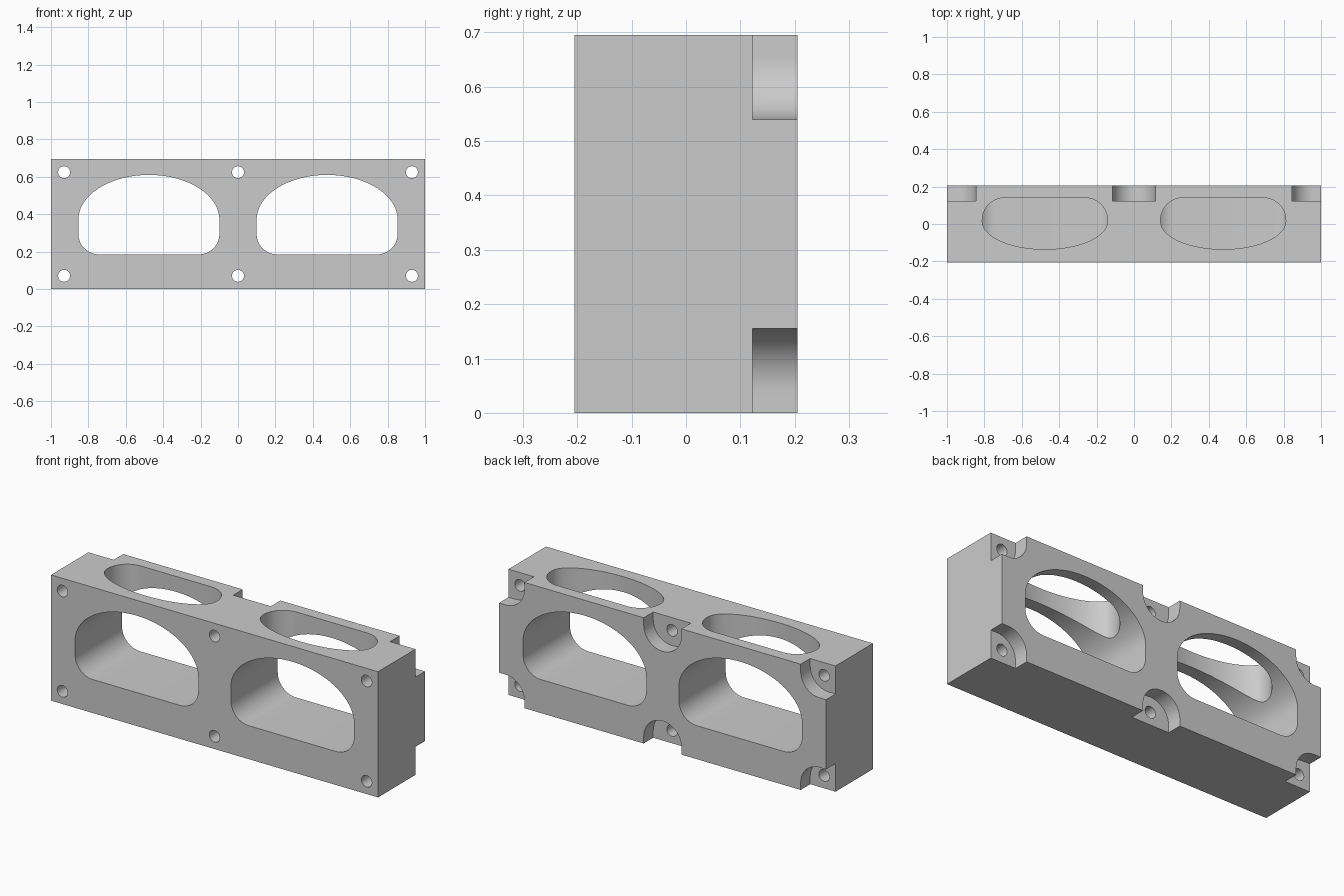
import bpy
import bmesh
from math import sin, cos, pi, radians
from mathutils import Vector

if "Cube" in bpy.data.objects:
    bpy.data.objects.remove(bpy.data.objects["Cube"], do_unlink=True)

W, D, H = 2.0, 0.41, 0.695

grey = bpy.data.materials.new("light_grey")
grey.use_nodes = True
grey.diffuse_color = (0.6, 0.6, 0.6, 1)
grey.node_tree.nodes["Principled BSDF"].inputs["Base Color"].default_value = (0.6, 0.6, 0.6, 1)


def prism(name, points, place, start, end):
    """Extrude a 2D outline from start to end; place(u, v, depth) gives 3D."""
    bm = bmesh.new()
    face = bm.faces.new([bm.verts.new(place(u, v, start)) for u, v in points])
    ext = bmesh.ops.extrude_face_region(bm, geom=[face])
    shift = Vector(place(0, 0, end)) - Vector(place(0, 0, start))
    verts = [g for g in ext["geom"] if isinstance(g, bmesh.types.BMVert)]
    bmesh.ops.translate(bm, verts=verts, vec=shift)
    bmesh.ops.recalc_face_normals(bm, faces=bm.faces)
    mesh = bpy.data.meshes.new(name)
    bm.to_mesh(mesh)
    bm.free()
    mesh.materials.append(grey)
    obj = bpy.data.objects.new(name, mesh)
    bpy.context.collection.objects.link(obj)
    return obj


def arc(cu, cv, ru, rv, a0, a1, n):
    angles = [radians(a0 + (a1 - a0) * i / n) for i in range(n + 1)]
    return [(cu + ru * cos(a), cv + rv * sin(a)) for a in angles]


def arch(cu, half, base, spring, top, r):
    """Flat base with rounded corners under a half ellipse."""
    return (arc(cu, spring, half, top - spring, 0, 180, 48)
            + arc(cu - half + r, base + r, r, r, 180, 270, 12)
            + arc(cu + half - r, base + r, r, r, 270, 360, 12))


def along_y(u, v, d):
    return (u, d, v)


def along_z(u, v, d):
    return (u, -v, d)


# Main block
body = prism("housing_block", [(-W/2, 0), (W/2, 0), (W/2, H), (-W/2, H)],
             along_y, -D/2, D/2)

cutters = []

# Arched windows through the front, and openings from the top into them
for side in (-1, 1):
    cx = side * 0.4765
    cutters.append(prism("window_cutter", arch(cx, 0.377, 0.185, 0.37, 0.61, 0.11),
                         along_y, -0.5, 0.5))
    cutters.append(prism("top_opening_cutter", arch(cx, 0.335, -0.14, -0.015, 0.135, 0.12),
                         along_z, 0.36, 1.0))

# Bolt holes and round-ended recesses open to the edges at the back
R, INSET, OUT = 0.115, 0.04, 0.3
for col in (-1, 0, 1):
    for row in (-1, 1):
        cutters.append(prism("bolt_hole_cutter",
                             arc(col * 0.93, H/2 + row * 0.277, 0.032, 0.032, 0, 352.5, 47),
                             along_y, -0.5, 0.5))
        cx, cz = col * (W/2 - INSET), row * (H/2 - INSET)
        if col == 0:
            shape = arc(0, 0, R, R, 0, 180, 48) + [(-R, -OUT), (R, -OUT)]
        else:
            shape = arc(0, 0, R, R, 90, 180, 24) + [(-R, -OUT), (OUT, -OUT), (OUT, R)]
        mirror = -1 if col < 0 else 1
        points = [(cx + mirror * u, H/2 + cz - row * v) for u, v in shape]
        cutters.append(prism("bolt_recess_cutter", points, along_y, 0.122, 0.5))

# Cut everything from the block
for cutter in cutters:
    cutter.hide_render = True
    mod = body.modifiers.new(cutter.name, "BOOLEAN")
    mod.operation = "DIFFERENCE"
    mod.solver = "EXACT"
    mod.object = cutter

bpy.context.view_layer.update()
result = bpy.data.meshes.new_from_object(
    body.evaluated_get(bpy.context.evaluated_depsgraph_get()))
body.modifiers.clear()
body.data = result
body.data.materials.clear()
body.data.materials.append(grey)
for poly in body.data.polygons:
    poly.material_index = 0
for cutter in cutters:
    bpy.data.objects.remove(cutter, do_unlink=True)

# Smooth the curved walls, keep the edges sharp
bpy.ops.object.select_all(action="DESELECT")
body.select_set(True)
bpy.context.view_layer.objects.active = body
bpy.ops.object.shade_smooth_by_angle(angle=radians(30))
